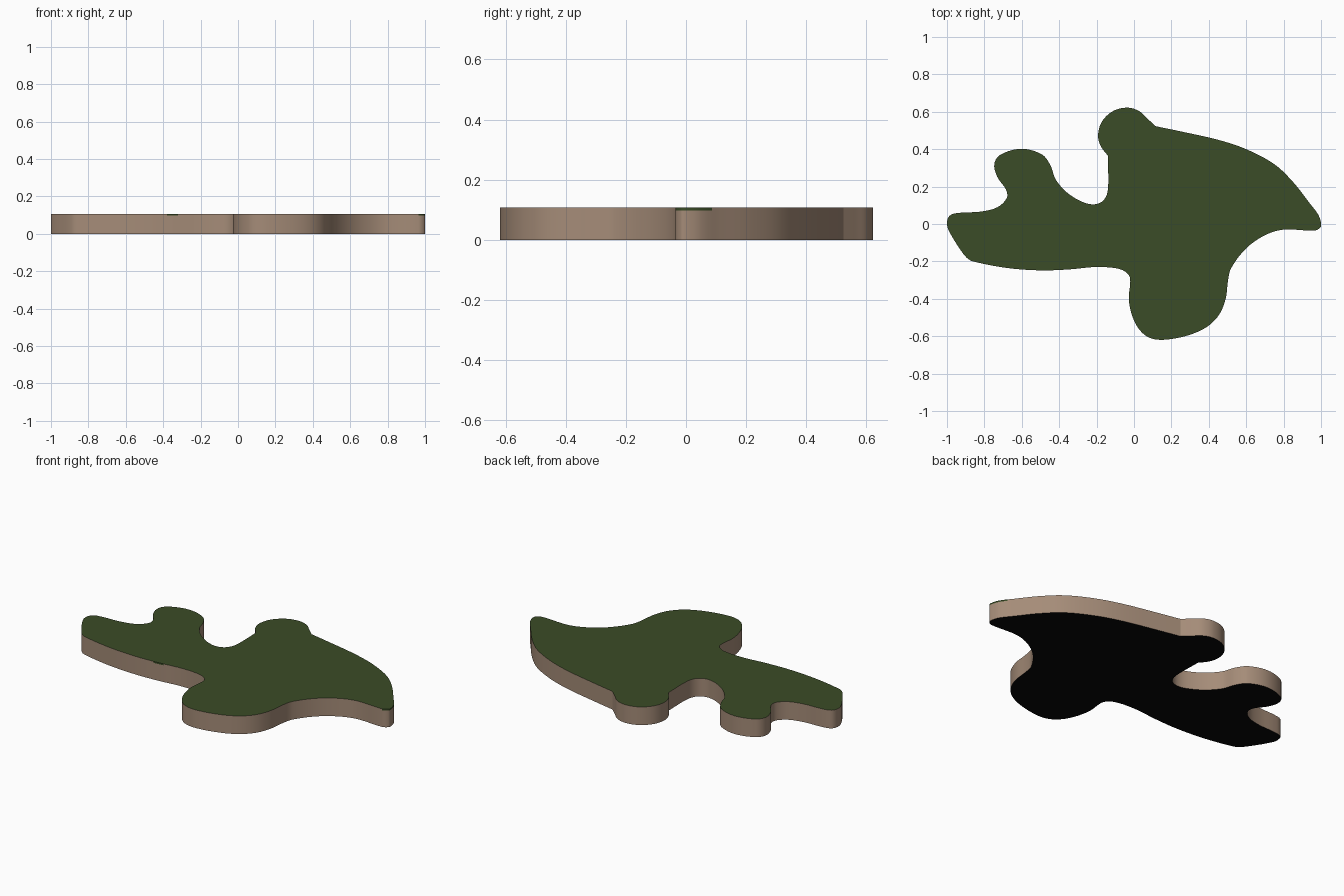
import bpy, bmesh, math
from mathutils import Vector
from mathutils.geometry import interpolate_bezier

if "Cube" in bpy.data.objects:
    bpy.data.objects.remove(bpy.data.objects["Cube"])

HEIGHT, RIM_Z, STEPS = 0.107, 0.098, 5

# Outline seen from above, clockwise from the left tip
OUTLINE = [
    (-1.0, 0.0), (-0.985, 0.045), (-0.93, 0.06), (-0.82, 0.066), (-0.73, 0.09),
    (-0.68, 0.14), (-0.685, 0.185), (-0.73, 0.25), (-0.747, 0.32), (-0.715, 0.37),
    (-0.60, 0.402), (-0.49, 0.37), (-0.445, 0.31), (-0.42, 0.24), (-0.36, 0.17),
    (-0.28, 0.12), (-0.215, 0.105), (-0.165, 0.125), (-0.14, 0.18), (-0.14, 0.365),
    (-0.18, 0.42), (-0.192, 0.48), (-0.17, 0.55), (-0.11, 0.605), (-0.035, 0.622),
    (0.025, 0.605), (0.07, 0.565), (0.115, 0.523), (0.25, 0.495), (0.45, 0.45),
    (0.60, 0.40), (0.75, 0.32), (0.85, 0.225), (0.94, 0.11), (0.985, 0.05),
    (1.0, 0.005), (0.997, -0.018), (0.965, -0.035), (0.80, -0.03), (0.70, -0.06),
    (0.60, -0.13), (0.52, -0.235), (0.503, -0.30), (0.49, -0.40), (0.455, -0.485),
    (0.39, -0.55), (0.29, -0.595), (0.16, -0.619), (0.08, -0.607), (0.025, -0.56),
    (-0.01, -0.49), (-0.028, -0.40), (-0.02, -0.31), (-0.03, -0.27), (-0.08, -0.24),
    (-0.20, -0.23), (-0.35, -0.243), (-0.50, -0.248), (-0.68, -0.235),
    (-0.86, -0.2), (-0.895, -0.18), (-0.94, -0.12), (-0.985, -0.045),
]
CORNERS = {(-0.14, 0.365), (0.115, 0.523)}


def smooth_outline(points):
    """Closed bezier through the points, with sharp joints at CORNERS."""
    pts = [Vector(p) for p in points]
    n, result = len(pts), []

    def direction(i, toward):
        if points[i % n] in CORNERS:
            return (pts[(i + toward) % n] - pts[i % n]).normalized()
        return (pts[(i + 1) % n] - pts[i - 1 if i < n else i % n - 1]).normalized() * toward

    for i in range(n):
        a, b = pts[i], pts[(i + 1) % n]
        reach = (b - a).length / 3
        curve = interpolate_bezier(a, a + direction(i, 1) * reach,
                                   b + direction((i + 1) % n, -1) * reach, b, STEPS + 1)
        result += [v.to_2d() for v in curve[:-1]]
    return result


def material(name, colour):
    mat = bpy.data.materials.new(name)
    mat.diffuse_color = (*colour, 1)
    mat.use_nodes = True
    mat.node_tree.nodes["Principled BSDF"].inputs["Base Color"].default_value = mat.diffuse_color
    return mat


# Slab: stacked rings joined by walls, closed by flat caps
bm = bmesh.new()
loop = smooth_outline(OUTLINE)
rings = [[bm.verts.new((p.x, p.y, z)) for p in loop] for z in (0, RIM_Z, HEIGHT)]
count = len(loop)
for low, high in zip(rings, rings[1:]):
    for i in range(count):
        j = (i + 1) % count
        bm.faces.new((low[i], high[i], high[j], low[j]))
bm.faces.new(rings[0])
bm.faces.new(rings[-1][::-1])
bmesh.ops.recalc_face_normals(bm, faces=bm.faces)

# Green top, dark underside, earth sides with small green patches on the rim
for f in bm.faces:
    f.normal_update()
    c = f.calc_center_median()
    rim_patch = c.z > RIM_Z and (c.x > 0.955 or (c.y < -0.2 and -0.37 < c.x < -0.33))
    if f.normal.z > 0.5 or rim_patch:
        f.material_index = 0
    elif f.normal.z < -0.5:
        f.material_index = 2
    else:
        f.material_index = 1

mesh = bpy.data.meshes.new("island_slab")
bm.to_mesh(mesh)
bm.free()
for mat in (material("grass green", (0.043, 0.072, 0.020)),
            material("earth brown", (0.376, 0.262, 0.188)),
            material("underside black", (0.002, 0.002, 0.002))):
    mesh.materials.append(mat)

slab = bpy.data.objects.new("island_slab", mesh)
bpy.context.collection.objects.link(slab)
bpy.context.view_layer.objects.active = slab
slab.select_set(True)
bpy.ops.object.shade_smooth_by_angle(angle=math.radians(30))
